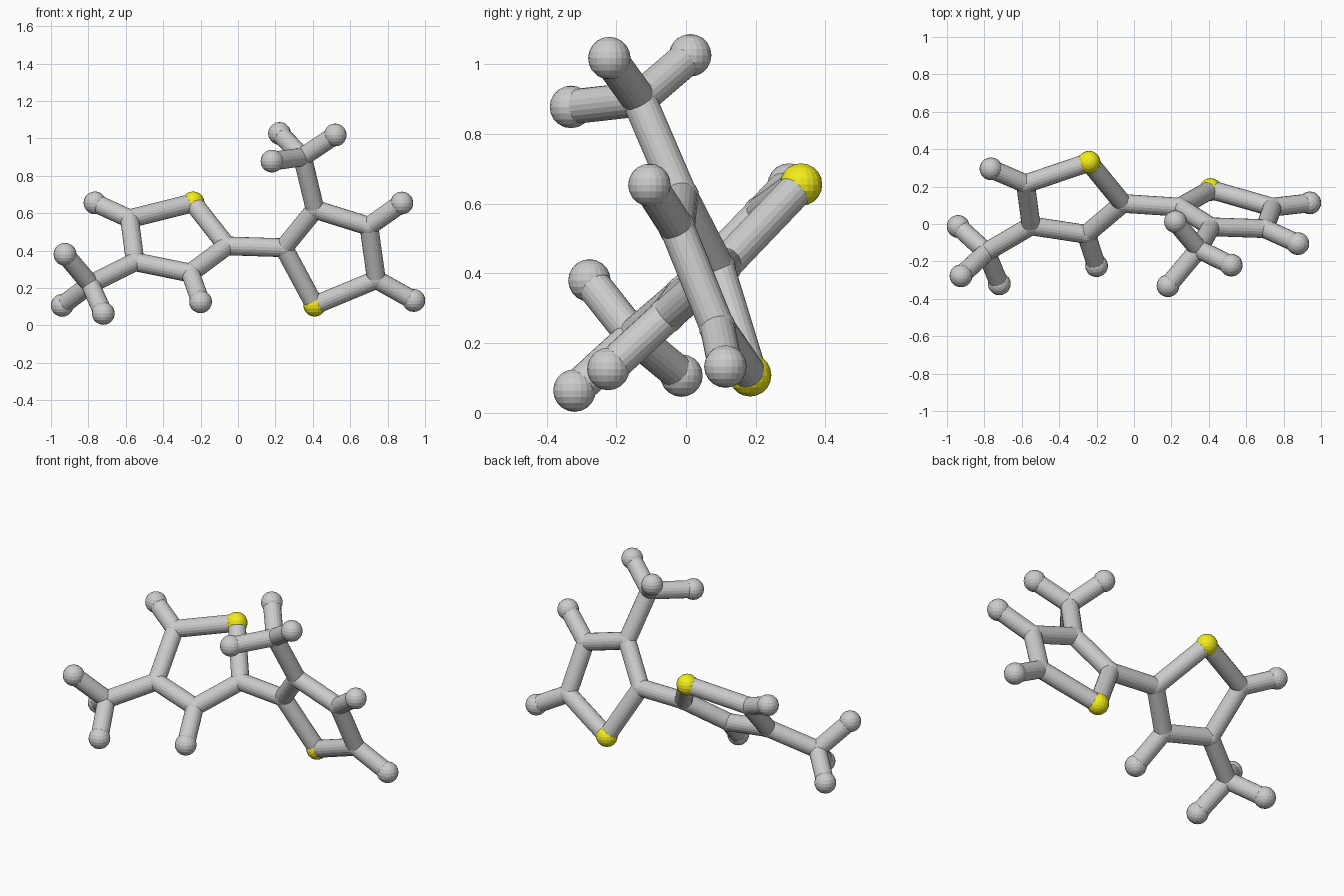
import bpy
from mathutils import Vector

if "Cube" in bpy.data.objects:
    bpy.data.objects.remove(bpy.data.objects["Cube"])

BALL_R, JOINT_R, STICK_R, SIDES = 0.061, 0.053, 0.050, 20

# Atom centres: ring a on the left, ring b on the right
# kinds by name: sulfur = coloured ball, end = plain ball, others = hidden joints
atoms = {
    "a_sulfur": (-0.24, 0.33, 0.655), "a_link": (-0.06, 0.11, 0.425),
    "a_inner": (-0.255, -0.055, 0.28), "a_branch": (-0.55, -0.01, 0.34),
    "a_outer": (-0.58, 0.215, 0.57), "a_methyl": (-0.79, -0.15, 0.22),
    "a_inner_end": (-0.20, -0.223, 0.126), "a_outer_end": (-0.765, 0.295, 0.655),
    "a_methyl_end_1": (-0.925, -0.277, 0.38), "a_methyl_end_2": (-0.94, -0.013, 0.107),
    "a_methyl_end_3": (-0.72, -0.32, 0.064),
    "b_sulfur": (0.41, 0.184, 0.108), "b_link": (0.245, 0.09, 0.415),
    "b_inner": (0.70, -0.025, 0.53), "b_branch": (0.412, -0.015, 0.62),
    "b_outer": (0.74, 0.09, 0.245), "b_methyl": (0.345, -0.135, 0.90),
    "b_inner_end": (0.876, -0.105, 0.654), "b_outer_end": (0.94, 0.113, 0.133),
    "b_methyl_end_1": (0.222, 0.012, 1.026), "b_methyl_end_2": (0.52, -0.22, 1.018),
    "b_methyl_end_3": (0.182, -0.33, 0.878),
}

# Bonds shared by both halves, then those that differ
shared = [("sulfur", "link"), ("sulfur", "outer"), ("branch", "methyl"),
          ("inner", "inner_end"), ("outer", "outer_end"), ("inner", "branch"),
          ("branch", "outer")]
shared += [("methyl", f"methyl_end_{i}") for i in (1, 2, 3)]
bonds = []
for side in "ab":
    for p, q in shared:
        if side == "b" and (p, q) == ("branch", "outer"):
            p, q = "inner", "outer"
        bonds.append((f"{side}_{p}", f"{side}_{q}"))
bonds += [("a_link", "a_inner"), ("b_link", "b_branch"), ("a_link", "b_link")]

yellow = bpy.data.materials.new("yellow")
yellow.diffuse_color = (0.9, 0.85, 0.01, 1)
yellow.use_nodes = True
yellow.node_tree.nodes["Principled BSDF"].inputs["Base Color"].default_value = yellow.diffuse_color


def ball(name, pos):
    is_ball = "sulfur" in name or "end" in name
    bpy.ops.mesh.primitive_uv_sphere_add(
        segments=SIDES, ring_count=SIDES // 2,
        radius=BALL_R if is_ball else JOINT_R, location=pos)
    ob = bpy.context.object
    ob.name = name + ("_ball" if is_ball else "_joint")
    if "sulfur" in name:
        ob.data.materials.append(yellow)


def stick(p, q):
    a, b = Vector(atoms[p]), Vector(atoms[q])
    d = b - a
    bpy.ops.mesh.primitive_cylinder_add(
        vertices=SIDES, radius=STICK_R, depth=d.length, location=(a + b) / 2,
        rotation=d.to_track_quat('Z', 'Y').to_euler())
    bpy.context.object.name = f"stick_{p}_to_{q}"


# Balls and joints
for name, pos in atoms.items():
    ball(name, pos)

# Connecting sticks
for p, q in bonds:
    stick(p, q)
